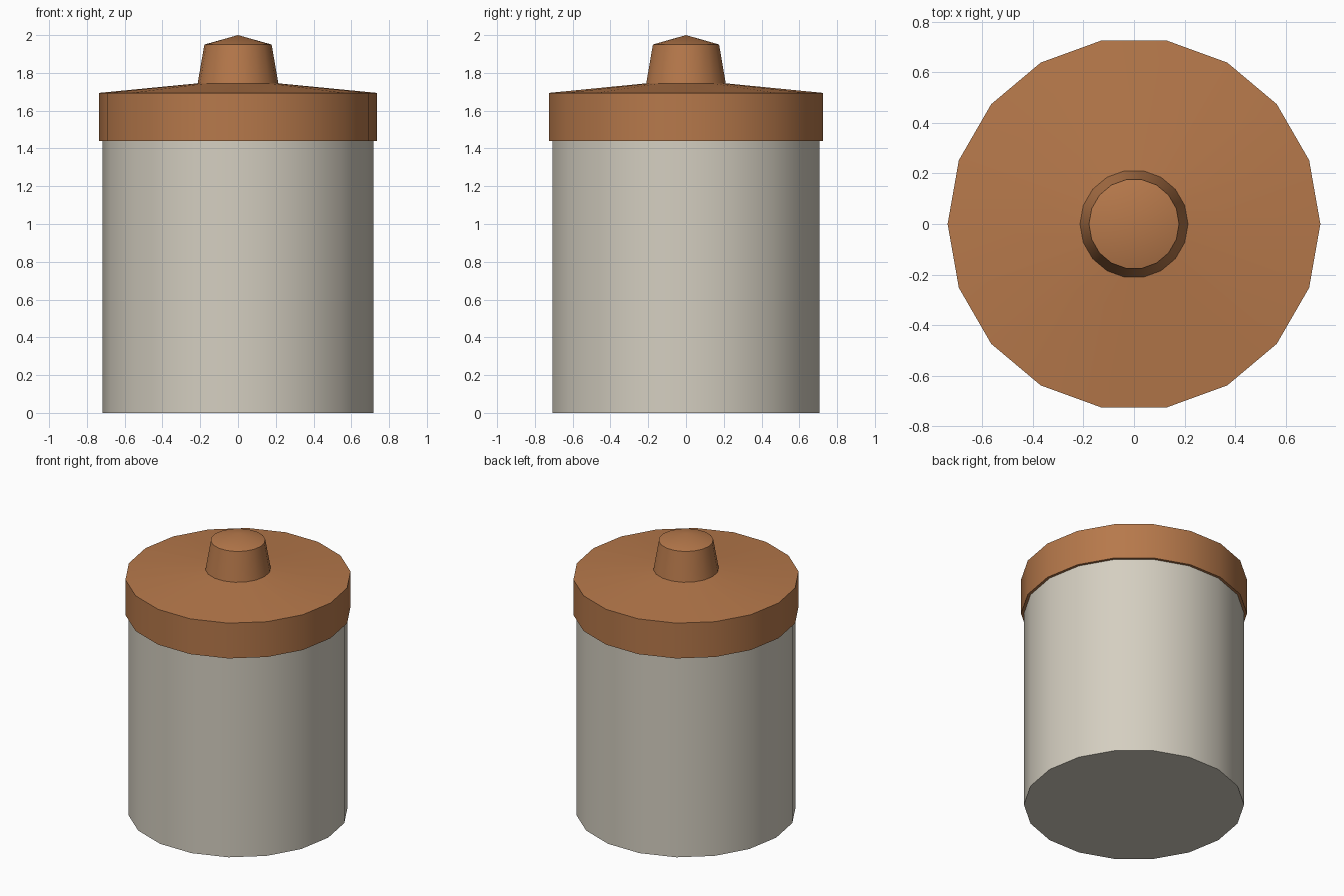
import bpy, bmesh, math

if "Cube" in bpy.data.objects:
    bpy.data.objects.remove(bpy.data.objects["Cube"])

SIDES = 18


def material(name, rgb):
    m = bpy.data.materials.new(name)
    m.diffuse_color = (*rgb, 1)
    m.use_nodes = True
    m.node_tree.nodes["Principled BSDF"].inputs["Base Color"].default_value = m.diffuse_color
    return m


def lathe(name, profile, mat):
    """Turn a (radius, z) profile around z; radius 0 gives a single pole vertex."""
    bm = bmesh.new()
    rings = []
    for r, z in profile:
        n = SIDES if r > 0 else 1
        rings.append([bm.verts.new((r * math.cos(math.tau * i / SIDES),
                                    r * math.sin(math.tau * i / SIDES), z)) for i in range(n)])
    for a, b in zip(rings, rings[1:]):
        for i in range(SIDES):
            j = (i + 1) % SIDES
            if len(a) == 1:
                bm.faces.new((a[0], b[j], b[i]))
            elif len(b) == 1:
                bm.faces.new((a[i], a[j], b[0]))
            else:
                bm.faces.new((a[i], a[j], b[j], b[i]))
    bmesh.ops.recalc_face_normals(bm, faces=bm.faces)
    mesh = bpy.data.meshes.new(name)
    bm.to_mesh(mesh)
    bm.free()
    mesh.materials.append(mat)
    obj = bpy.data.objects.new(name, mesh)
    bpy.context.collection.objects.link(obj)
    bpy.ops.object.select_all(action='DESELECT')
    obj.select_set(True)
    bpy.context.view_layer.objects.active = obj
    bpy.ops.object.shade_smooth_by_angle(angle=math.radians(30))
    return obj


stone = material("pale_stoneware", (0.66, 0.62, 0.53))
wood = material("warm_wood", (0.47, 0.19, 0.07))

# Jar body, closed at both ends (top hidden inside the lid)
lathe("jar_body", [(0, 0), (0.718, 0), (0.718, 1.46), (0, 1.46)], stone)

# Lid with a gently sloping top
lathe("lid", [(0, 1.44), (0.737, 1.44), (0.737, 1.694), (0.21, 1.745), (0, 1.765)], wood)

# Tapered knob with a shallow pointed cap
lathe("knob", [(0, 1.74), (0.214, 1.742), (0.178, 1.95), (0, 2.0)], wood)
